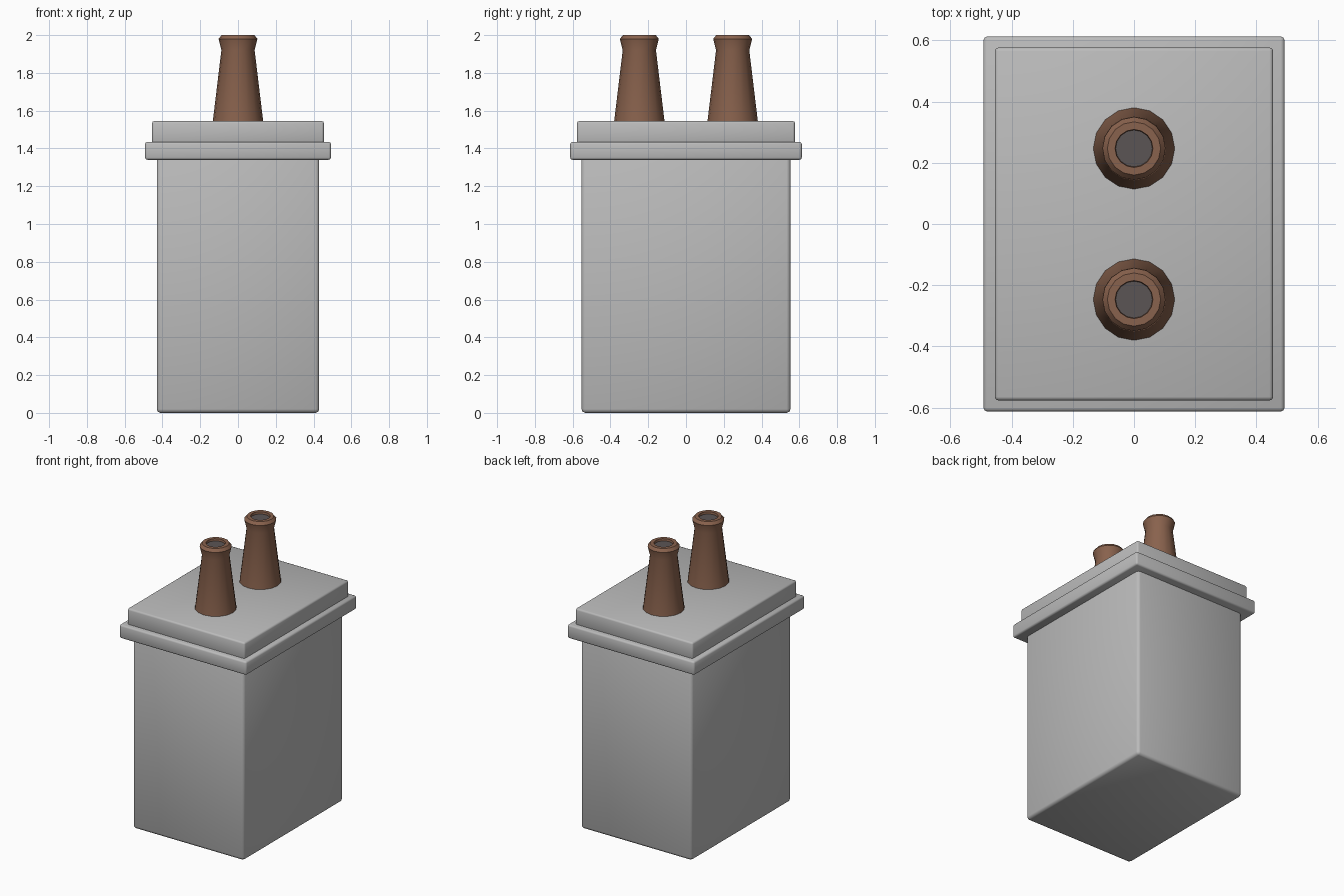
import bpy
import math

if "Cube" in bpy.data.objects:
    bpy.data.objects.remove(bpy.data.objects["Cube"], do_unlink=True)


def material(name, rgb):
    mat = bpy.data.materials.new(name)
    mat.use_nodes = True
    mat.diffuse_color = (*rgb, 1)
    mat.node_tree.nodes["Principled BSDF"].inputs["Base Color"].default_value = (*rgb, 1)
    return mat


GREY = material("light grey metal", (0.5, 0.5, 0.5))
BROWN = material("brown ceramic", (0.25, 0.122, 0.074))
DARK = material("dark grey core", (0.105, 0.09, 0.09))


def rounded_box(name, half_x, half_y, bottom, top, radius):
    bpy.ops.mesh.primitive_cube_add(size=2, location=(0, 0, (bottom + top) / 2))
    obj = bpy.context.object
    obj.name = name
    obj.scale = (half_x, half_y, (top - bottom) / 2)
    bpy.ops.object.transform_apply(location=False, rotation=False, scale=True)
    bevel = obj.modifiers.new("Rounded edges", "BEVEL")
    bevel.width = radius
    bevel.segments = 2
    obj.data.materials.append(GREY)
    bpy.ops.object.shade_smooth()
    return obj


def lathe(name, profile, y, sides=16):
    # Stack rings of (radius, height), closing the first and last ring
    verts = [(r * math.cos(math.tau * i / sides), r * math.sin(math.tau * i / sides), z)
             for r, z in profile for i in range(sides)]
    faces = []
    for ring in range(len(profile) - 1):
        a, b = ring * sides, (ring + 1) * sides
        for i in range(sides):
            j = (i + 1) % sides
            faces.append((a + i, a + j, b + j, b + i))
    faces.append(tuple(reversed(range(sides))))
    faces.append(tuple(range(len(verts) - sides, len(verts))))
    mesh = bpy.data.meshes.new(name)
    mesh.from_pydata(verts, [], faces)
    obj = bpy.data.objects.new(name, mesh)
    bpy.context.collection.objects.link(obj)
    obj.location.y = y
    mesh.materials.append(BROWN)
    mesh.materials.append(DARK)
    mesh.polygons[-1].material_index = 1  # recessed core
    bpy.ops.object.select_all(action="DESELECT")
    obj.select_set(True)
    bpy.context.view_layer.objects.active = obj
    bpy.ops.object.shade_smooth_by_angle(angle=math.radians(30))
    return obj


# Tank, overhanging rim and raised lid
rounded_box("tank", 0.43, 0.553, 0, 1.36, 0.02)
rounded_box("rim", 0.492, 0.613, 1.34, 1.435, 0.012)
rounded_box("lid", 0.455, 0.577, 1.42, 1.545, 0.012)

# Two flared bushings with a lipped, hollow tip
bushing = [(0.135, 1.53), (0.088, 1.92), (0.103, 1.98), (0.087, 2.0),
           (0.062, 2.0), (0.06, 1.985)]
for label, y in (("front", -0.247), ("back", 0.247)):
    lathe(label + "_bushing", bushing, y)
